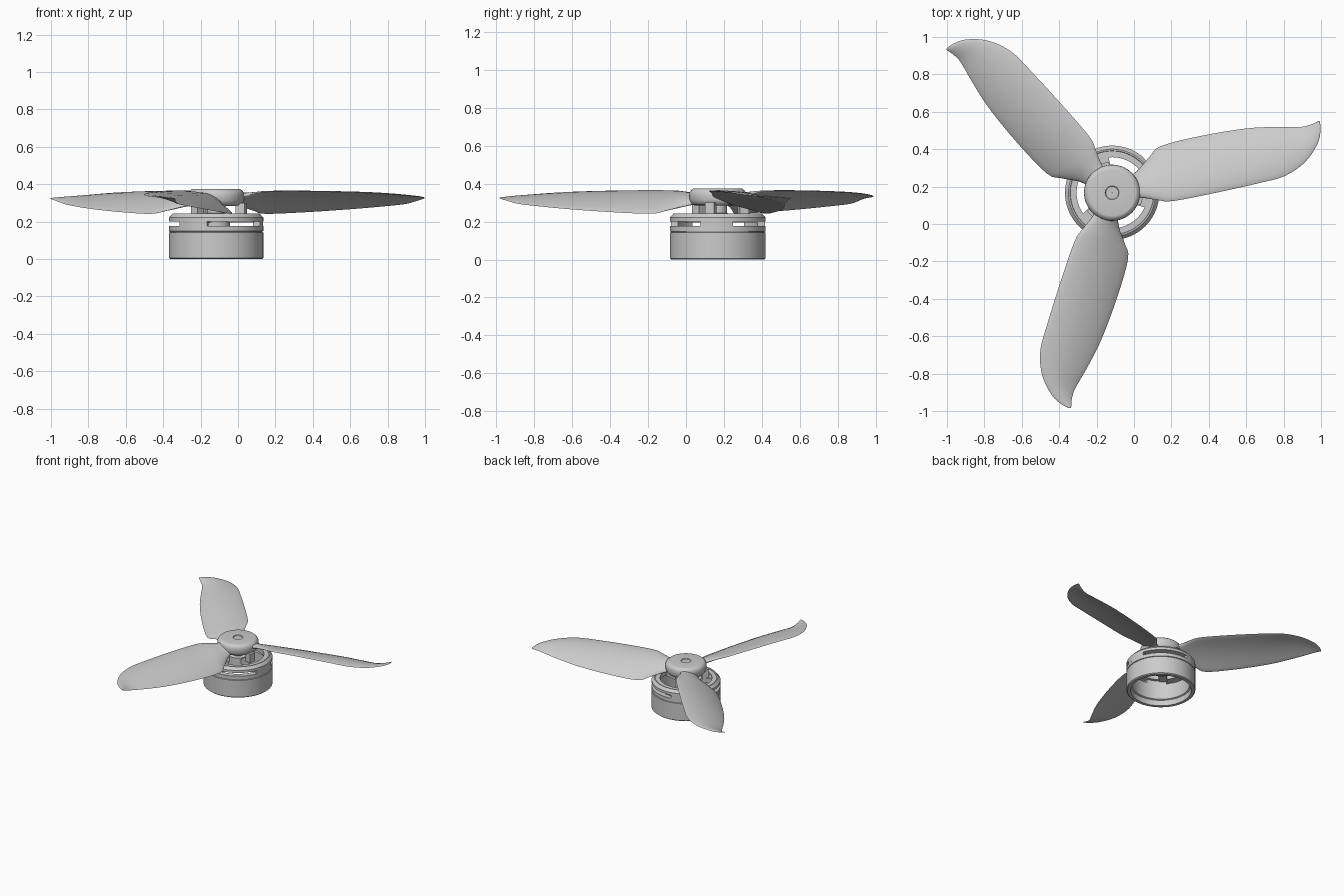
import bpy, bmesh, math
from mathutils import Vector, Matrix

if "Cube" in bpy.data.objects:
    bpy.data.objects.remove(bpy.data.objects["Cube"], do_unlink=True)

CENTRE = Vector((-0.117, 0.167, 0))      # axis of the motor

grey = bpy.data.materials.new("light grey")
grey.use_nodes = True
grey.diffuse_color = (0.6, 0.6, 0.6, 1)
grey.node_tree.nodes["Principled BSDF"].inputs["Base Color"].default_value = (0.6, 0.6, 0.6, 1)


def finish(name, bm, angle=35):
    """Turn a bmesh into a smooth-shaded object placed on the motor axis."""
    bmesh.ops.remove_doubles(bm, verts=bm.verts, dist=1e-5)
    bmesh.ops.recalc_face_normals(bm, faces=bm.faces)
    me = bpy.data.meshes.new(name)
    bm.to_mesh(me)
    bm.free()
    me.materials.append(grey)
    ob = bpy.data.objects.new(name, me)
    ob.location = CENTRE
    bpy.context.collection.objects.link(ob)
    bpy.ops.object.select_all(action="DESELECT")
    ob.select_set(True)
    bpy.context.view_layer.objects.active = ob
    bpy.ops.object.shade_smooth_by_angle(angle=math.radians(angle))
    return ob


def bridge(bm, rings, wrap=False):
    n = len(rings[0])
    for k in range(len(rings) if wrap else len(rings) - 1):
        a, b = rings[k], rings[(k + 1) % len(rings)]
        for i in range(n):
            j = (i + 1) % n
            bm.faces.new((a[i], a[j], b[j], b[i]))
    if not wrap:
        bm.faces.new(rings[0])
        bm.faces.new(rings[-1])


def lathe(name, profile, start=0, sweep=360, steps=96):
    """Revolve a closed (radius, z) profile, fully or through an arc."""
    bm = bmesh.new()
    full = sweep == 360
    rings = []
    for k in range(steps if full else steps + 1):
        a = math.radians(start + sweep * k / steps)
        rings.append([bm.verts.new((r * math.cos(a), r * math.sin(a), z)) for r, z in profile])
    bridge(bm, rings, full)
    return finish(name, bm)


def block(name, r0, r1, width, z0, z1, angle):
    """Radial box running from r0 to r1 at the given angle."""
    bm = bmesh.new()
    bmesh.ops.create_cube(bm, size=1)
    bmesh.ops.scale(bm, vec=(r1 - r0, width, z1 - z0), verts=bm.verts)
    bmesh.ops.translate(bm, vec=((r0 + r1) / 2, 0, (z0 + z1) / 2), verts=bm.verts)
    bmesh.ops.rotate(bm, matrix=Matrix.Rotation(math.radians(angle), 3, "Z"), verts=bm.verts)
    return finish(name, bm)


# Motor bell: open tube with a fine groove and an inner step
lathe("motor_bell", [(0.222, 0), (0.245, 0), (0.252, 0.006), (0.252, 0.142), (0.246, 0.144),
                     (0.246, 0.147), (0.252, 0.149), (0.252, 0.176), (0.212, 0.176),
                     (0.212, 0.05), (0.222, 0.045)])
# Bevelled cap ring above the cooling slots
lathe("motor_cap_ring", [(0.19, 0.202), (0.252, 0.202), (0.252, 0.222), (0.233, 0.243),
                         (0.225, 0.243), (0.223, 0.238), (0.19, 0.238)])
# Motor core and shaft
lathe("motor_core", [(0.001, 0.15), (0.055, 0.15), (0.075, 0.17), (0.075, 0.24),
                     (0.05, 0.245), (0.05, 0.30), (0.001, 0.30)], steps=48)

for i in range(3):
    turn = 120 * i
    # Solid wall between the slots, spoke and upright post
    lathe(f"slot_bridge_{i+1}", [(0.212, 0.17), (0.252, 0.17), (0.252, 0.208), (0.212, 0.208)],
          219 + turn, 40, 16)
    block(f"spoke_{i+1}", 0.05, 0.215, 0.06, 0.195, 0.232, 105 + turn)
    block(f"post_{i+1}", 0.115, 0.165, 0.05, 0.225, 0.30, 105 + turn)

# Propeller hub with a rounded lower edge and a small bore on top
lathe("propeller_hub", [(0.001, 0.285), (0.115, 0.285), (0.132, 0.288), (0.143, 0.298),
                        (0.149, 0.315), (0.15, 0.335), (0.149, 0.352), (0.143, 0.363),
                        (0.13, 0.374), (0.125, 0.375), (0.037, 0.375), (0.034, 0.37),
                        (0.001, 0.37)])

# Blade stations: high edge x, y, z, then low edge x, y, z, then thickness
STATIONS = [
    (-0.03, 0.140, 0.335, -0.03, 0.250, 0.300, 0.050),
    (0.060, 0.138, 0.345, 0.027, 0.294, 0.280, 0.040),
    (0.130, 0.127, 0.357, 0.085, 0.362, 0.258, 0.030),
    (0.210, 0.123, 0.362, 0.145, 0.417, 0.242, 0.024),
    (0.433, 0.166, 0.361, 0.353, 0.470, 0.250, 0.022),
    (0.674, 0.220, 0.355, 0.594, 0.510, 0.266, 0.018),
    (0.807, 0.257, 0.348, 0.760, 0.519, 0.280, 0.014),
    (0.914, 0.330, 0.339, 0.888, 0.519, 0.293, 0.011),
    (0.982, 0.430, 0.332, 0.940, 0.530, 0.306, 0.008),
    (0.998, 0.508, 0.327, 0.970, 0.543, 0.316, 0.006),
    (0.993, 0.548, 0.325, 0.987, 0.552, 0.322, 0.004),
]


def smooth_stations(rows, sub=4):
    """Catmull-Rom interpolation between the stations."""
    out = []
    for k in range(len(rows) - 1):
        p = [rows[max(0, min(len(rows) - 1, k + d))] for d in (-1, 0, 1, 2)]
        for s in range(sub):
            t = s / sub
            out.append([0.5 * (2 * b + (c - a) * t + (2 * a - 5 * b + 4 * c - d) * t * t
                               + (3 * b - a - 3 * c + d) * t ** 3) for a, b, c, d in zip(*p)])
    return out + [list(rows[-1])]


def blade(name, angle, half=10):
    bm = bmesh.new()
    rings = []
    for row in smooth_stations(STATIONS):
        hi, lo, thick = Vector(row[:3]) - CENTRE, Vector(row[3:6]) - CENTRE, row[6]
        camber = 0.07 * (hi - lo).length
        ring = []
        # Airfoil section: over the top, back underneath
        for k in range(2 * half):
            a = math.pi * k / half
            u = (1 - math.cos(a)) / 2
            p = hi.lerp(lo, u)
            p.z += 4 * u * (1 - u) * camber + thick / 2 * math.sin(a)
            ring.append(bm.verts.new(p))
        rings.append(ring)
    bridge(bm, rings)
    bmesh.ops.rotate(bm, matrix=Matrix.Rotation(math.radians(angle), 3, "Z"), verts=bm.verts)
    return finish(name, bm, 60)


# Three twisted blades
for i in range(3):
    blade(f"blade_{i+1}", 120 * i)
